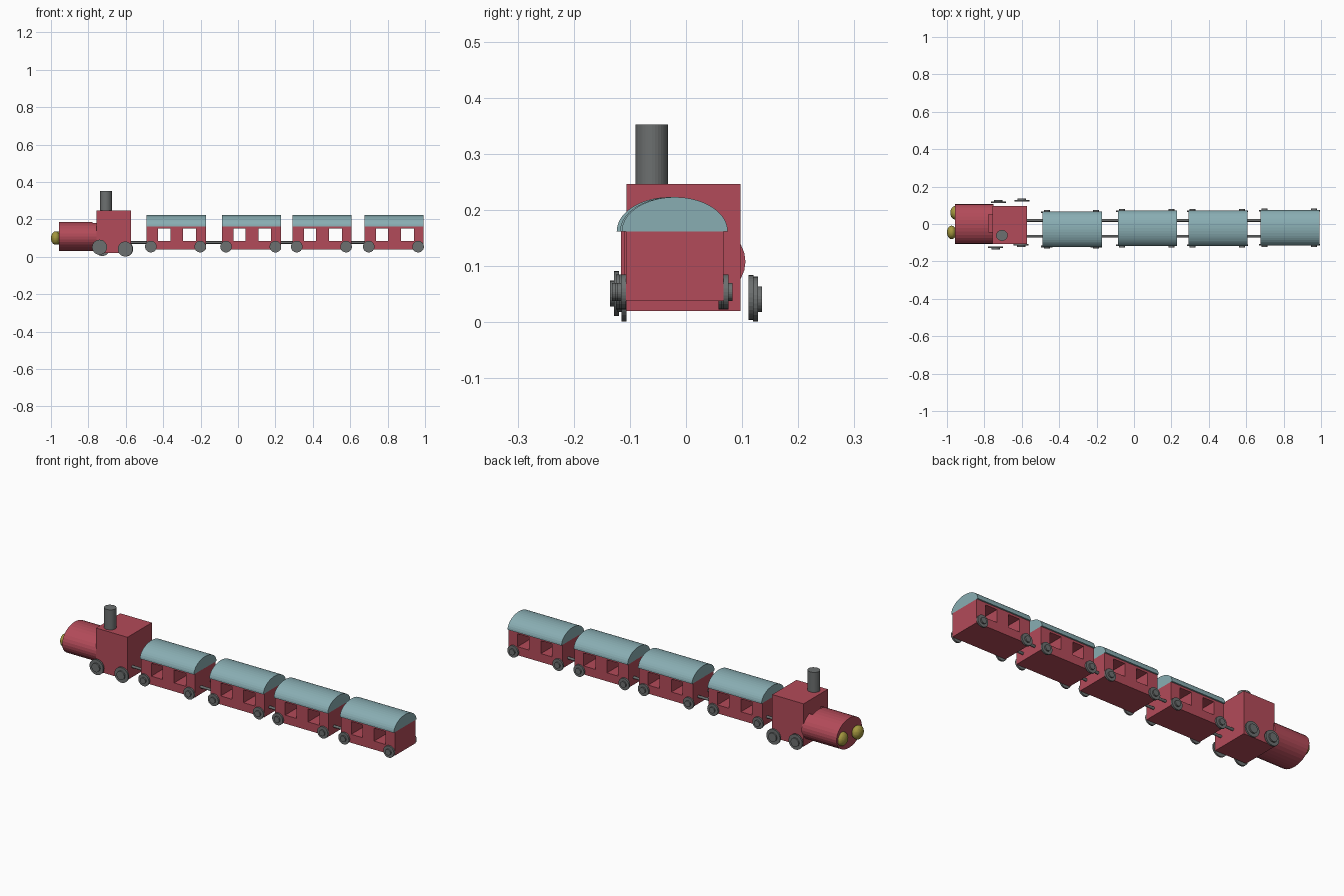
import bpy, bmesh, math
from mathutils import Matrix, Vector

if "Cube" in bpy.data.objects:
    bpy.data.objects.remove(bpy.data.objects["Cube"])


def material(name, rgb):
    m = bpy.data.materials.new(name)
    m.diffuse_color = (*rgb, 1)
    m.use_nodes = True
    m.node_tree.nodes["Principled BSDF"].inputs["Base Color"].default_value = m.diffuse_color
    return m


RED = material("red_paint", (0.45, 0.07, 0.10))
TEAL = material("teal_paint", (0.25, 0.42, 0.45))
DARK = material("dark_grey", (0.15, 0.16, 0.16))
YELLOW = material("lamp_yellow", (0.37, 0.31, 0.05))


def add(name, bm, mat=None):
    bmesh.ops.recalc_face_normals(bm, faces=bm.faces)
    me = bpy.data.meshes.new(name)
    bm.to_mesh(me)
    bm.free()
    ob = bpy.data.objects.new(name, me)
    bpy.context.collection.objects.link(ob)
    if mat:
        me.materials.append(mat)
    return ob


def box(name, lo, hi, mat=None):
    lo, hi = Vector(lo), Vector(hi)
    bm = bmesh.new()
    bmesh.ops.create_cube(bm, size=1, matrix=Matrix.Translation((lo + hi) / 2)
                          @ Matrix.Diagonal((*(hi - lo), 1)))
    return add(name, bm, mat)


def put_cylinder(bm, centre, axis, ra, rb, length, sides):
    """Elliptical cylinder along x, y or z."""
    rot = {"X": Matrix.Rotation(math.pi / 2, 4, "Y"),
           "Y": Matrix.Rotation(math.pi / 2, 4, "X"),
           "Z": Matrix.Identity(4)}[axis]
    bmesh.ops.create_cone(bm, cap_ends=True, segments=sides, radius1=1, radius2=1, depth=1,
                          matrix=Matrix.Translation(centre) @ rot
                          @ Matrix.Diagonal((ra, rb, length, 1)))


def cylinder(name, centre, axis, ra, rb, length, sides, mat):
    bm = bmesh.new()
    put_cylinder(bm, centre, axis, ra, rb, length, sides)
    return add(name, bm, mat)


def wheel(name, x, y, z, side, r, hub):
    """Thin disc whose inner face is at y, with a smaller hub on the outside."""
    bm = bmesh.new()
    put_cylinder(bm, (x, y + side * 0.0045, z), "Y", r, r, 0.009, 32)
    put_cylinder(bm, (x, y + side * 0.0125, z), "Y", hub, hub, 0.008, 24)
    return add(name, bm, DARK)


def cut(ob, cutter):
    mod = ob.modifiers.new("cut", "BOOLEAN")
    mod.operation, mod.solver, mod.object = "DIFFERENCE", "EXACT", cutter
    bpy.context.view_layer.objects.active = ob
    bpy.ops.object.modifier_apply(modifier=mod.name)
    bpy.data.objects.remove(cutter)


def roof(name, x0, x1, yc, half, z, h):
    """Half-ellipse profile extruded along x."""
    bm = bmesh.new()
    n = 20
    pts = [(yc + half * math.cos(math.pi * i / n), z + h * math.sin(math.pi * i / n))
           for i in range(n + 1)]
    face = bm.faces.new([bm.verts.new((x0, y, w)) for y, w in pts])
    ext = bmesh.ops.extrude_face_region(bm, geom=[face], use_keep_orig=True)
    moved = [v for v in ext["geom"] if isinstance(v, bmesh.types.BMVert)]
    bmesh.ops.translate(bm, verts=moved, vec=(x1 - x0, 0, 0))
    return add(name, bm, TEAL)


# Engine: boiler with a slot at the cab, cab, chimney
boiler = cylinder("boiler", (-0.8535, 0, 0.108), "X", 0.078, 0.106, 0.205, 32, RED)
cut(boiler, box("slot_cutter", (-0.777, -0.042, 0.135), (-0.70, 0.05, 0.25)))
box("cab", (-0.757, -0.106, 0.02), (-0.573, 0.097, 0.246), RED)
cylinder("chimney", (-0.706, -0.061, 0.29), "Z", 0.031, 0.029, 0.124, 32, DARK)

# Lamps
for name, x, y in (("lamp_left", -0.957, 0.06), ("lamp_right", -0.975, -0.045)):
    bm = bmesh.new()
    bmesh.ops.create_uvsphere(bm, u_segments=32, v_segments=16, radius=1,
                              matrix=Matrix.Translation((x, y, 0.1))
                              @ Matrix.Diagonal((0.025, 0.036, 0.036, 1)))
    add(name, bm, YELLOW)

# Engine wheels
for i, (x, y, z, s) in enumerate(((-0.740, -0.119, 0.051, -1), (-0.603, -0.106, 0.041, -1),
                                  (-0.725, 0.111, 0.044, 1), (-0.600, 0.119, 0.041, 1))):
    wheel(f"engine_wheel_{i + 1}", x, y, z, s, 0.04, 0.023)

# Carriages: start x and centre y
cars = ((-0.488, -0.029), (-0.086, -0.022), (0.292, -0.023), (0.677, -0.020))
LENGTH = 0.316
for n, (x0, yc) in enumerate(cars, 1):
    x1 = x0 + LENGTH
    body = box(f"carriage_{n}_body", (x0, yc - 0.0865, 0.038), (x1, yc + 0.0865, 0.163), RED)
    for a, b in ((0.061, 0.126), (0.195, 0.263)):
        cut(body, box("window_cutter", (x0 + a, -0.3, 0.083), (x0 + b, 0.3, 0.151)))
    roof(f"carriage_{n}_roof", x0, x1, yc, 0.0945, 0.162, 0.061)
    for dx, end in ((0.022, "front"), (0.286, "rear")):
        for s, side in ((-1, "right"), (1, "left")):
            wheel(f"carriage_{n}_{end}_{side}_wheel", x0 + dx, yc + s * 0.0865, 0.054,
                  s, 0.031, 0.016)

# Coupling rods in every gap
starts = [-0.573] + [c[0] + LENGTH for c in cars[:-1]]
for n, (a, (b, _)) in enumerate(zip(starts, cars), 1):
    for y, side in ((0.019, "left"), (-0.065, "right")):
        cylinder(f"coupling_{n}_{side}", ((a + b) / 2, y, 0.076), "X",
                 0.007, 0.007, b - a + 0.02, 16, DARK)
